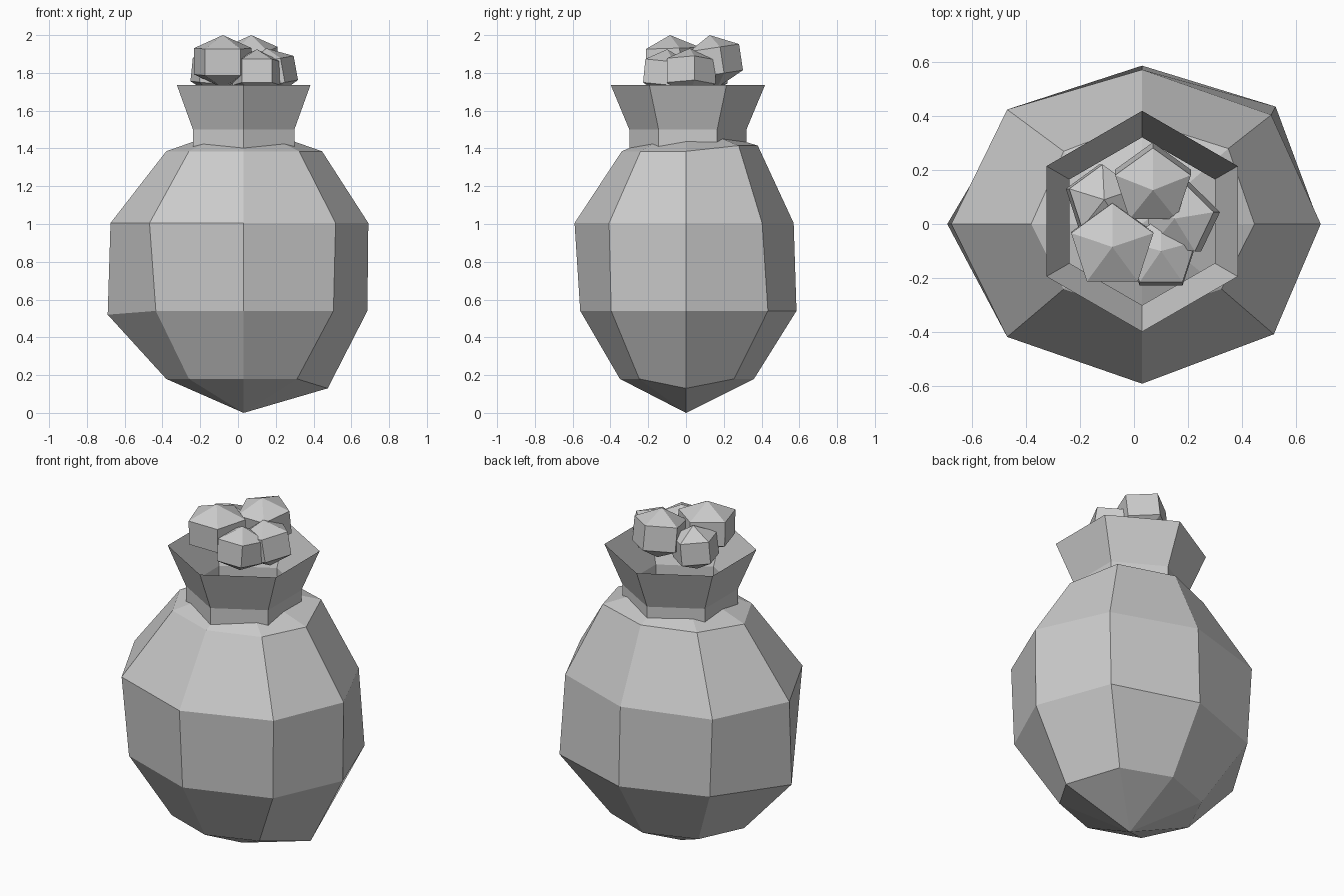
import bpy
from math import sin, cos, pi, radians
from mathutils import Vector, Euler

cube = bpy.data.objects.get("Cube")
if cube:
    bpy.data.objects.remove(cube)

grey = bpy.data.materials.new("plain_grey")
grey.use_nodes = True
grey.diffuse_color = (0.6, 0.6, 0.6, 1)
grey.node_tree.nodes["Principled BSDF"].inputs["Base Color"].default_value = (0.6, 0.6, 0.6, 1)


def loft(name, rings, bottom=None, top=None):
    """Skin equal-sized rings (lowest first), closing to optional end points."""
    n = len(rings[0])
    verts = [p for ring in rings for p in ring]
    faces = []
    for k in range(len(rings) - 1):
        for i in range(n):
            j = (i + 1) % n
            faces.append((k*n + i, k*n + j, k*n + n + j, k*n + n + i))
    if bottom:
        verts.append(bottom)
        faces += [((i + 1) % n, i, len(verts) - 1) for i in range(n)]
    if top:
        verts.append(top)
        base = (len(rings) - 1) * n
        faces += [(base + i, base + (i + 1) % n, len(verts) - 1) for i in range(n)]
    mesh = bpy.data.meshes.new(name)
    mesh.from_pydata(verts, [], faces)
    mesh.materials.append(grey)
    obj = bpy.data.objects.new(name, mesh)
    bpy.context.collection.objects.link(obj)
    return obj


def ring(sides, radius, z, start=0.0, centre=(0, 0)):
    return [Vector((centre[0] + radius * cos(start + 2*pi*i/sides),
                    centre[1] + radius * sin(start + 2*pi*i/sides), z))
            for i in range(sides)]


AXIS = 0.03


def uneven_ring(z, left, right, front, back):
    """Eight-sided ring with its own reach in each direction."""
    pts = []
    for p in ring(8, 1, z):
        p.x = AXIS + p.x * (left if p.x > 0 else right)
        p.y *= back if p.y > 0 else front
        pts.append(p)
    return pts


# Sack body: hand-shaped eight-sided ball
body = [uneven_ring(0.18, 0.40, 0.41, 0.35, 0.36),
        uneven_ring(0.54, 0.655, 0.70, 0.56, 0.585),
        uneven_ring(1.005, 0.66, 0.705, 0.59, 0.57),
        uneven_ring(1.385, 0.415, 0.41, 0.34, 0.38)]
# Hand-pulled corners: ring, corner, offset
for r, i, offset in ((0, 0, (0.045, 0, -0.05)),
                     (1, 4, (-0.02, 0, -0.02)),
                     (1, 1, (0.03, 0.02, 0)),
                     (1, 3, (0.02, 0, 0)),
                     (1, 5, (0.03, 0, 0)),
                     (1, 7, (0.012, 0, 0)),
                     (2, 1, (0.01, 0, 0)),
                     (2, 3, (0, 0.02, 0)),
                     (2, 7, (0.02, 0.01, 0)),
                     (3, 1, (0.025, 0.01, 0.03)),
                     (3, 2, (0, 0, 0.03)),
                     (3, 3, (0, 0, 0.02))):
    body[r][i] += Vector(offset)
loft("sack_body", body, (AXIS, 0, 0), (AXIS, 0, 1.53))

# Open six-sided neck flaring to the rim
loft("sack_neck", [ring(6, r, z, pi/2, (AXIS, 0.01))
                   for r, z in ((0.31, 1.37), (0.31, 1.5), (0.408, 1.735))])

# Five-sided nuggets: tip, radius, half height, spin, tilt x, tilt y
nuggets = [((-0.08, -0.085, 2.0), 0.16, 0.14, 90, 0.03, 0),
           ((0.07, 0.125, 2.0), 0.147, 0.14, 90, 0.15, 0),
           ((0.15, 0.02, 1.93), 0.137, 0.13, 10, 0, -0.18),
           ((0.10, -0.10, 1.925), 0.135, 0.125, 90, -0.1, 0),
           ((-0.11, 0.09, 1.93), 0.13, 0.125, 90, 0, 0.1)]
for n, (tip, radius, half, spin, tilt_x, tilt_y) in enumerate(nuggets, 1):
    turn = Euler((tilt_x, tilt_y, 0)).to_matrix()

    def place(p):
        return turn @ Vector(p) + Vector(tip)

    # Heights are measured down from the tip
    rings = [[place(p) for p in ring(5, radius, -h * half, radians(spin))]
             for h in (1.5, 0.5)]
    loft(f"nugget_{n}", rings, place((0, 0, -2 * half)), place((0, 0, 0)))
